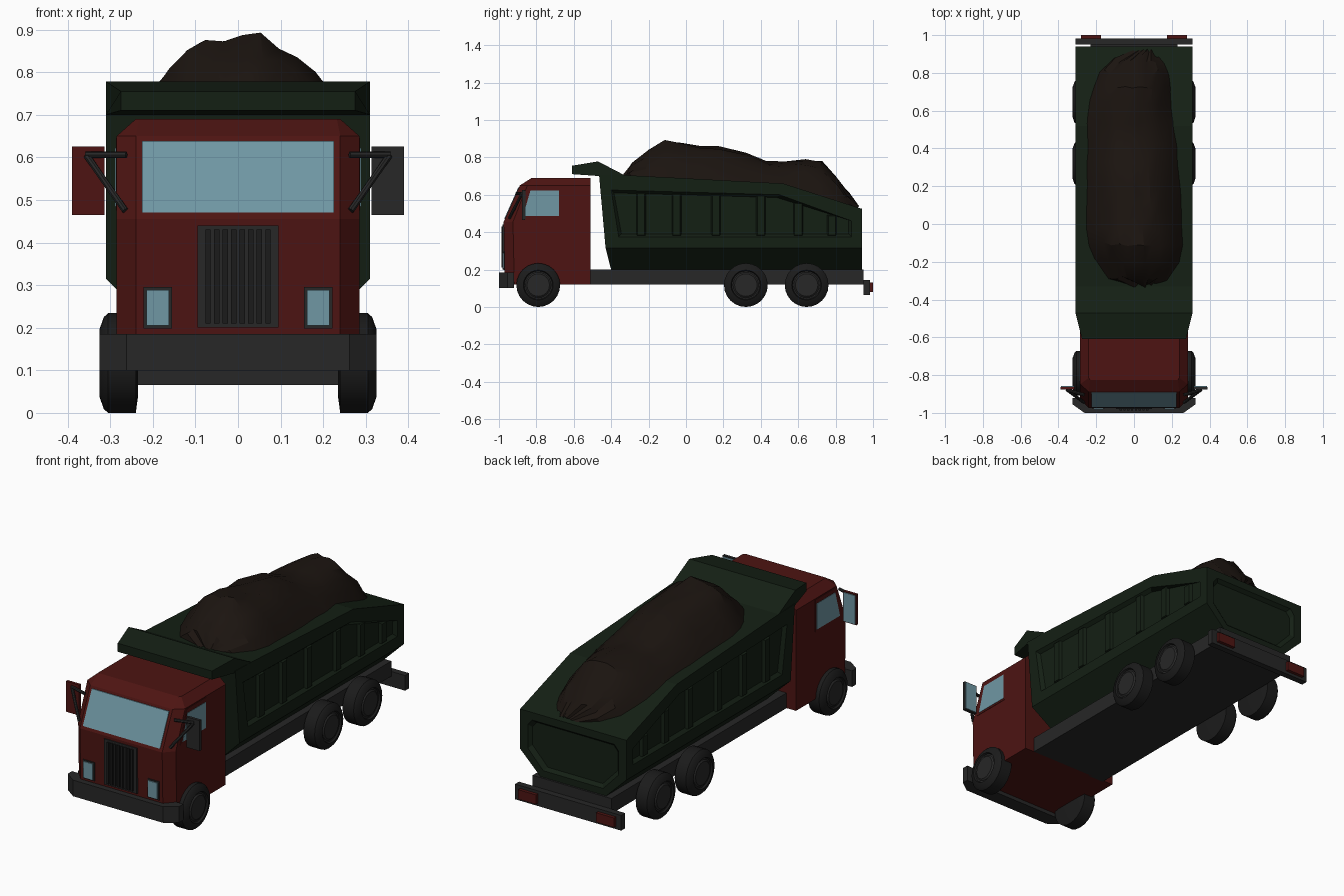
import bpy, bmesh, math, random
from mathutils import Vector

if "Cube" in bpy.data.objects:
    bpy.data.objects.remove(bpy.data.objects["Cube"])

random.seed(4)
COL = {
    'red': (0.075, 0.007, 0.006, 1), 'green': (0.007, 0.014, 0.007, 1),
    'dark': (0.02, 0.02, 0.02, 1), 'black': (0.011, 0.011, 0.011, 1),
    'glass': (0.16, 0.31, 0.37, 1), 'soil': (0.011, 0.007, 0.005, 1)}
MATS = {}
for key, rgba in COL.items():
    MATS[key] = bpy.data.materials.new(key)
    MATS[key].diffuse_color = rgba


def loft(name, rings, mat, smooth=None):
    """Skin equal-length closed rings and cap both ends."""
    bm = bmesh.new()
    vs = [[bm.verts.new(p) for p in r] for r in rings]
    n = len(rings[0])
    for a, b in zip(vs, vs[1:]):
        for i in range(n):
            bm.faces.new((a[i], a[(i + 1) % n], b[(i + 1) % n], b[i]))
    bm.faces.new(vs[0])
    bm.faces.new(vs[-1])
    bmesh.ops.recalc_face_normals(bm, faces=bm.faces)
    me = bpy.data.meshes.new(name)
    bm.to_mesh(me)
    bm.free()
    me.materials.append(MATS[mat])
    ob = bpy.data.objects.new(name, me)
    bpy.context.collection.objects.link(ob)
    if smooth:
        bpy.ops.object.select_all(action='DESELECT')
        ob.select_set(True)
        bpy.context.view_layer.objects.active = ob
        bpy.ops.object.shade_smooth_by_angle(angle=math.radians(smooth))
    return ob


def box(name, x, y, z, mat):
    return loft(name, [[(x[0], y[0], k), (x[1], y[0], k), (x[1], y[1], k), (x[0], y[1], k)]
                       for k in z], mat)


def rod(name, a, b, r, mat, n=8):
    a, b = Vector(a), Vector(b)
    q = (b - a).to_track_quat('Z', 'Y')
    circ = [q @ Vector((r * math.cos(t), r * math.sin(t), 0))
            for t in (2 * math.pi * i / n for i in range(n))]
    return loft(name, [[c + p for c in circ] for p in (a, b)], mat)


def shrink(poly, d):
    """Move polygon corners towards the middle by d on each axis."""
    cu = sum(p[0] for p in poly) / len(poly)
    cv = sum(p[1] for p in poly) / len(poly)
    return [(u - math.copysign(d, u - cu), v - math.copysign(d, v - cv)) for u, v in poly]


# Cab: horizontal rings with chamfered front corners
def cab_ring(z, xs, xf, yf, cut):
    half = [(xs, -0.51), (xs, yf + cut), (xf, yf)]
    return [(x, y, z) for x, y in half] + [(-x, y, z) for x, y in reversed(half)]


loft('cab', [cab_ring(0.12, 0.285, 0.24, -0.968, 0.05), cab_ring(0.455, 0.285, 0.24, -0.975, 0.05),
             cab_ring(0.65, 0.285, 0.24, -0.888, 0.04), cab_ring(0.69, 0.24, 0.232, -0.825, 0.01)], 'red')


# Windscreen lying on the sloped front
def slope_y(z):
    return -0.975 + (z - 0.455) / 0.195 * 0.087


loft('windscreen', [[(s * 0.225, slope_y(z) + o, z) for s, z in
                     ((-1, 0.47), (1, 0.47), (1, 0.638), (-1, 0.638))] for o in (-0.004, 0.01)], 'glass')

# Grille with vertical bars
box('grille', (-0.095, 0.095), (-0.98, -0.95), (0.2, 0.44), 'dark')
for i in range(8):
    x = -0.07 + i * 0.02
    box('grille_bar', (x - 0.006, x + 0.006), (-0.987, -0.975), (0.21, 0.43), 'black')

# Front bumper with chamfered corners
half = [(0.325, -0.92), (0.325, -0.955), (0.262, -1.0)]
loft('front_bumper', [[(x, y, z) for x, y in half] + [(-x, y, z) for x, y in reversed(half)]
                      for z in (0.1, 0.185)], 'dark')

# Chassis and rear bar
box('chassis', (-0.23, 0.23), (-0.52, 0.95), (0.12, 0.2), 'dark')
box('rear_bumper', (-0.31, 0.31), (0.95, 0.983), (0.065, 0.145), 'dark')

# Tipper body: cross-sections along y as (y bottom, y middle, y top, z top)
secs = [(-0.40, -0.43, -0.465, 0.708), (-0.33, -0.33, -0.33, 0.705),
        (0.52, 0.52, 0.52, 0.66), (0.94, 0.94, 0.94, 0.525)]
rings = []
for yb, ym, yt, zt in secs:
    half = [(0.19, yb, 0.198), (0.31, ym, 0.315), (0.31, yt, zt)]
    rings.append(half + [(-x, y, z) for x, y, z in reversed(half)])
body = loft('tipper_body', rings, 'green')

# Recessed side panels and tailgate panel
side = [(-0.40, 0.625), (0.50, 0.60), (0.885, 0.46), (0.885, 0.375), (-0.36, 0.375)]
gate = [(0.24, 0.485), (0.265, 0.455), (0.265, 0.33), (0.175, 0.235)]
gate += [(-x, z) for x, z in reversed(gate)]
cutters = []
for s in (1, -1):
    cutters.append(loft('side_cutter', [[(s * 0.33, y, z) for y, z in side],
                                        [(s * 0.31, y, z) for y, z in side],
                                        [(s * 0.292, y, z) for y, z in shrink(side, 0.015)]], 'green'))
cutters.append(loft('gate_cutter', [[(x, 0.96, z) for x, z in gate], [(x, 0.94, z) for x, z in gate],
                                    [(x, 0.922, z) for x, z in shrink(gate, 0.015)]], 'green'))
for c in cutters:
    c.hide_render = True
    m = body.modifiers.new('recess', 'BOOLEAN')
    m.operation, m.object, m.solver = 'DIFFERENCE', c, 'EXACT'
dg = bpy.context.evaluated_depsgraph_get()
baked = bpy.data.meshes.new_from_object(body.evaluated_get(dg))
body.modifiers.clear()
body.data = baked
for c in cutters:
    bpy.data.objects.remove(c)

# Canopy over the cab, narrowing forwards
prof = [(-0.61, 0.71), (-0.61, 0.755), (-0.47, 0.778), (-0.33, 0.705), (-0.33, 0.68), (-0.465, 0.70)]
loft('body_canopy', [[(s * min(0.31, 0.31 + (y + 0.47) * 0.25), y, z) for y, z in prof]
                     for s in (-1, 1)], 'green')

# Soil heap: sections as (y, ridge z, half width, centre x)
heap = [(-0.33, 0.705, 0.05, 0.05), (-0.29, 0.77, 0.17, 0.02), (-0.2, 0.84, 0.23, 0.02),
        (-0.11, 0.887, 0.258, 0.01), (-0.02, 0.877, 0.262, 0), (0.08, 0.86, 0.26, 0),
        (0.17, 0.861, 0.257, 0), (0.32, 0.825, 0.25, -0.01), (0.43, 0.78, 0.248, -0.01),
        (0.53, 0.778, 0.24, -0.02), (0.64, 0.79, 0.225, -0.02), (0.72, 0.775, 0.21, -0.01),
        (0.8, 0.70, 0.19, 0), (0.87, 0.61, 0.14, 0.02), (0.915, 0.54, 0.06, 0.06)]
rings = []
for y, top, w, cx in heap:
    base = (0.705 - (y + 0.33) * 0.053 if y < 0.52 else 0.66 - (y - 0.52) * 0.32) - 0.015
    ring = []
    for i in range(13):
        u = -1 + i / 6
        j = 0 if i in (0, 6, 12) else 1
        ring.append((cx + u * w, y + j * random.uniform(-0.015, 0.015),
                     base + (top - base) * (1 - abs(u) ** 2.3) * (1 + j * random.uniform(-0.08, 0.05))))
    rings.append(ring)
loft('soil_heap', rings, 'soil', smooth=25)

# Wheels: rings along x as (x, radius)
wheel = [(0.235, 0.08), (0.24, 0.117), (0.305, 0.117), (0.315, 0.108), (0.325, 0.08),
         (0.316, 0.075), (0.316, 0.068), (0.322, 0.06)]
for s in (1, -1):
    for y in (-0.79, 0.32, 0.645):
        w = loft('wheel', [[(s * x, y + r * math.cos(t), 0.117 + r * math.sin(t))
                            for t in (math.pi * i / 12 for i in range(24))] for x, r in wheel],
                 'black', smooth=30)
        w.data.materials.append(MATS['dark'])
        for f in w.data.polygons:
            c = f.center
            if abs(c.x) > 0.31 and math.hypot(c.y - y, c.z - 0.117) < 0.074:
                f.material_index = 1

    # Body ribs, tapering outwards and following the sloped top
    for y, top in ((-0.24, 0.615), (-0.05, 0.61), (0.16, 0.605), (0.40, 0.60), (0.60, 0.56), (0.78, 0.495)):
        loft('body_rib', [[(s * x, y - a, 0.378 + e), (s * x, y + a, 0.378 + e),
                           (s * x, y + a, top - e), (s * x, y - a, top - e)]
                          for x, a, e in ((0.285, 0.028, 0), (0.308, 0.019, 0.008))], 'green')

    # Side window
    win = [(-0.872, 0.485), (-0.68, 0.485), (-0.68, 0.622), (-0.832, 0.622)]
    frame = [(-0.889, 0.475), (-0.67, 0.475), (-0.67, 0.645), (-0.835, 0.645)]
    loft('window_frame', [[(s * x, y, z) for y, z in frame] for x in (0.28, 0.287)], 'red')
    loft('side_window', [[(s * x, y, z) for y, z in win] for x in (0.28, 0.289)], 'glass')

    # Headlight and tail light
    box('headlight_frame', (s * 0.155, s * 0.222), (-0.976, -0.95), (0.198, 0.296), 'dark')
    box('headlight', (s * 0.162, s * 0.215), (-0.981, -0.95), (0.205, 0.289), 'glass')
    box('tail_light', (s * 0.175, s * 0.28), (0.98, 1.0), (0.08, 0.13), 'red')

    # Mirror with rear-facing glass and two arms
    box('mirror', (s * 0.314, s * 0.39), (-0.877, -0.862), (0.465, 0.626), 'dark' if s > 0 else 'red')
    box('mirror_glass', (s * 0.318, s * 0.386), (-0.864, -0.858), (0.47, 0.621), 'glass')
    rod('mirror_arm', (s * 0.357, -0.878, 0.606), (s * 0.262, -0.905, 0.606), 0.008, 'dark')
    rod('mirror_brace', (s * 0.355, -0.878, 0.604), (s * 0.265, -0.945, 0.475), 0.008, 'dark')

for m in bpy.data.materials:
    if m.users and not m.is_grease_pencil:
        m.use_nodes = True
        m.node_tree.nodes["Principled BSDF"].inputs["Base Color"].default_value = m.diffuse_color
